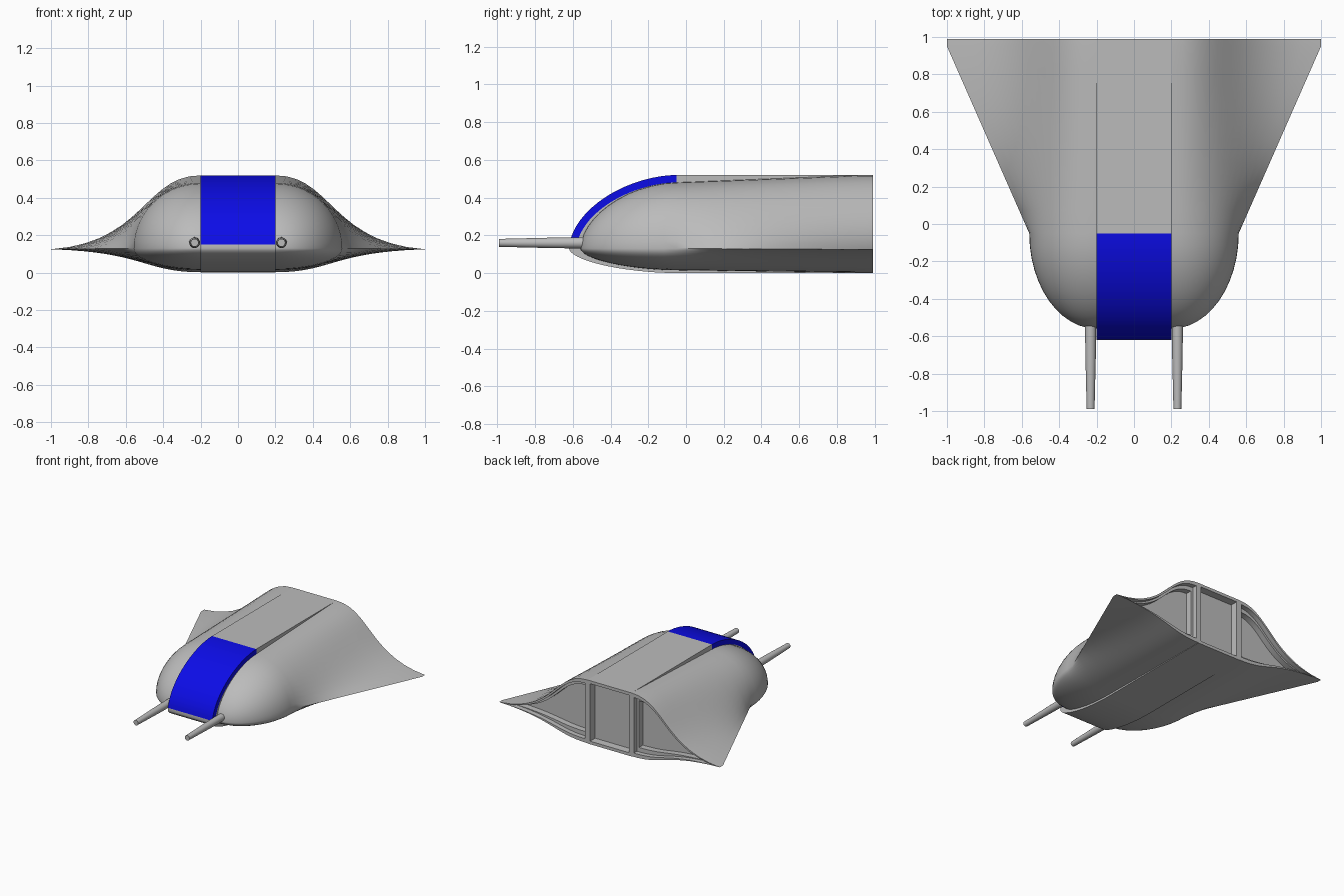
import bpy, bmesh, math
from mathutils import Vector

if "Cube" in bpy.data.objects:
    bpy.data.objects.remove(bpy.data.objects["Cube"])

Y0, Y1 = -0.05, 0.99          # end of the nose, stern
ZM = 0.13                     # height of the wing edge
N = 14                        # steps along each half section


def material(name, rgb):
    m = bpy.data.materials.new(name)
    m.diffuse_color = (*rgb, 1)
    m.use_nodes = True
    m.node_tree.nodes["Principled BSDF"].inputs["Base Color"].default_value = m.diffuse_color
    return m


GREY = material("hull grey", (0.5, 0.5, 0.5))
BLUE = material("canopy blue", (0.004, 0.004, 0.88))


def finish(name, bm, mat, mirror=False, angle=30):
    bmesh.ops.remove_doubles(bm, verts=bm.verts, dist=1e-5)
    bmesh.ops.recalc_face_normals(bm, faces=bm.faces)
    me = bpy.data.meshes.new(name)
    bm.to_mesh(me)
    bm.free()
    ob = bpy.data.objects.new(name, me)
    bpy.context.collection.objects.link(ob)
    me.materials.append(mat)
    if mirror:
        ob.modifiers.new("mirror", 'MIRROR')
    bpy.ops.object.select_all(action='DESELECT')
    ob.select_set(True)
    bpy.context.view_layer.objects.active = ob
    bpy.ops.object.shade_smooth_by_angle(angle=math.radians(angle))
    return ob


def loft(bm, loops, closed=True):
    rings = [[bm.verts.new(p) for p in lp] for lp in loops]
    n = len(rings[0])
    for a, b in zip(rings, rings[1:]):
        for i in range(n):
            j = (i + 1) % n
            bm.faces.new((a[i], a[j], b[j], b[i]))
    bm.faces.new(rings[0])
    bm.faces.new(rings[-1])


def dome(u, e):
    return max(0.0, 1 - abs(u) ** e) ** (1 / e)


def bezier(pts, t):
    w = ((1 - t) ** 3, 3 * t * (1 - t) ** 2, 3 * t * t * (1 - t), t ** 3)
    return Vector((sum(k * p[0] for k, p in zip(w, pts)),
                   sum(k * p[1] for k, p in zip(w, pts))))


# Side hull: rounded nose section blending into a flared wing section
def round_half(sx, sz, depth):
    return [Vector((0.2 + 0.36 * sx * math.sin(i / N * math.pi / 2),
                    ZM + depth * sz * math.cos(i / N * math.pi / 2))) for i in range(N + 1)]


def wing_half(z):
    near = 0.16 if z > ZM else 0.11
    return [bezier(((0.2, z), (0.5, z), (0.5, near), (1.0, 0.125)), i / N) for i in range(N + 1)]


def ring(y, top, bottom):
    return [(p.x, y, p.y) for p in top + bottom[-2::-1]]


def shrink(y, rim, gap):
    # inner outline of the open stern, following the section at a distance
    halves = []
    for z in (0.52, 0.002):
        other = wing_half(0.522 - z)
        half = []
        for p, q in zip(wing_half(z), other):
            x = 0.2 + rim + (p.x - 0.2) * (0.8 - 3 * rim) / 0.8
            half.append(Vector((x, p.y + (q.y - p.y) * gap)))
        halves.append(half)
    return ring(y, *halves)


loops = []
for k in range(13):
    u = math.cos(k / 12 * math.pi / 2) * 0.9995
    sx, sz = dome(u, 2), dome(u, 1.8)
    loops.append(ring(Y0 - 0.51 * u, round_half(sx, sz, 0.35), round_half(sx, sz, -0.115)))
for k in range(1, 9):
    t = k / 8
    mix = lambda a, b: [p.lerp(q, t) for p, q in zip(a, b)]
    loops.append(ring(Y0 + t * (0.95 - Y0),
                      mix(round_half(1, 1, 0.35), wing_half(0.52)),
                      mix(round_half(1, 1, -0.115), wing_half(0.002))))
loops.append(ring(Y1, wing_half(0.52), wing_half(0.002)))
# stepped recess in the stern
loops += [shrink(Y1, 0.02, 0.06), shrink(0.95, 0.02, 0.06),
          shrink(0.95, 0.04, 0.13), shrink(0.90, 0.04, 0.13)]
bm = bmesh.new()
loft(bm, loops)
finish("side_hull", bm, GREY, mirror=True, angle=35)


# Centre hull: side profile pushed out across the width
def arc(a, h, lo, hi, steps):
    pts = []
    for i in range(steps + 1):
        u = math.cos(math.radians(lo + (hi - lo) * i / steps))
        pts.append((Y0 - a * u, ZM + h * dome(u, 1.8)))
    return pts


def slab(profile, half):
    bm = bmesh.new()
    loft(bm, [[(x, y, z) for y, z in profile] for x in (-half, half)])
    return bm


outer = arc(0.57, 0.39, 4, 90, 20)
inner = arc(0.53, 0.35, 4, 90, 20)
keel = arc(0.57, -0.13, 90, 0, 16)
profile = keel + [outer[0]] + inner + [(Y0, 0.52), (Y1, 0.52), (Y1, 0.0)]
bm = slab(profile, 0.2)
bmesh.ops.recalc_face_normals(bm, faces=bm.faces)
stern = [f for f in bm.faces if f.normal.y > 0.9 and f.calc_center_median().y > 0.9]
bmesh.ops.inset_region(bm, faces=stern, thickness=0.035)
bmesh.ops.inset_region(bm, faces=stern, thickness=0.004, depth=-0.06)
finish("centre_hull", bm, GREY)

# Blue canopy band over the nose
finish("canopy", slab(outer + inner[::-1], 0.201), BLUE)

# Twin tapered guns
bm = bmesh.new()
loft(bm, [[(0.232 + r * math.cos(a * math.pi / 10), y, 0.16 + r * math.sin(a * math.pi / 10))
           for a in range(20)] for y, r in ((-0.5, 0.03), (-0.7, 0.028), (-0.99, 0.021))])
finish("gun", bm, GREY, mirror=True)
